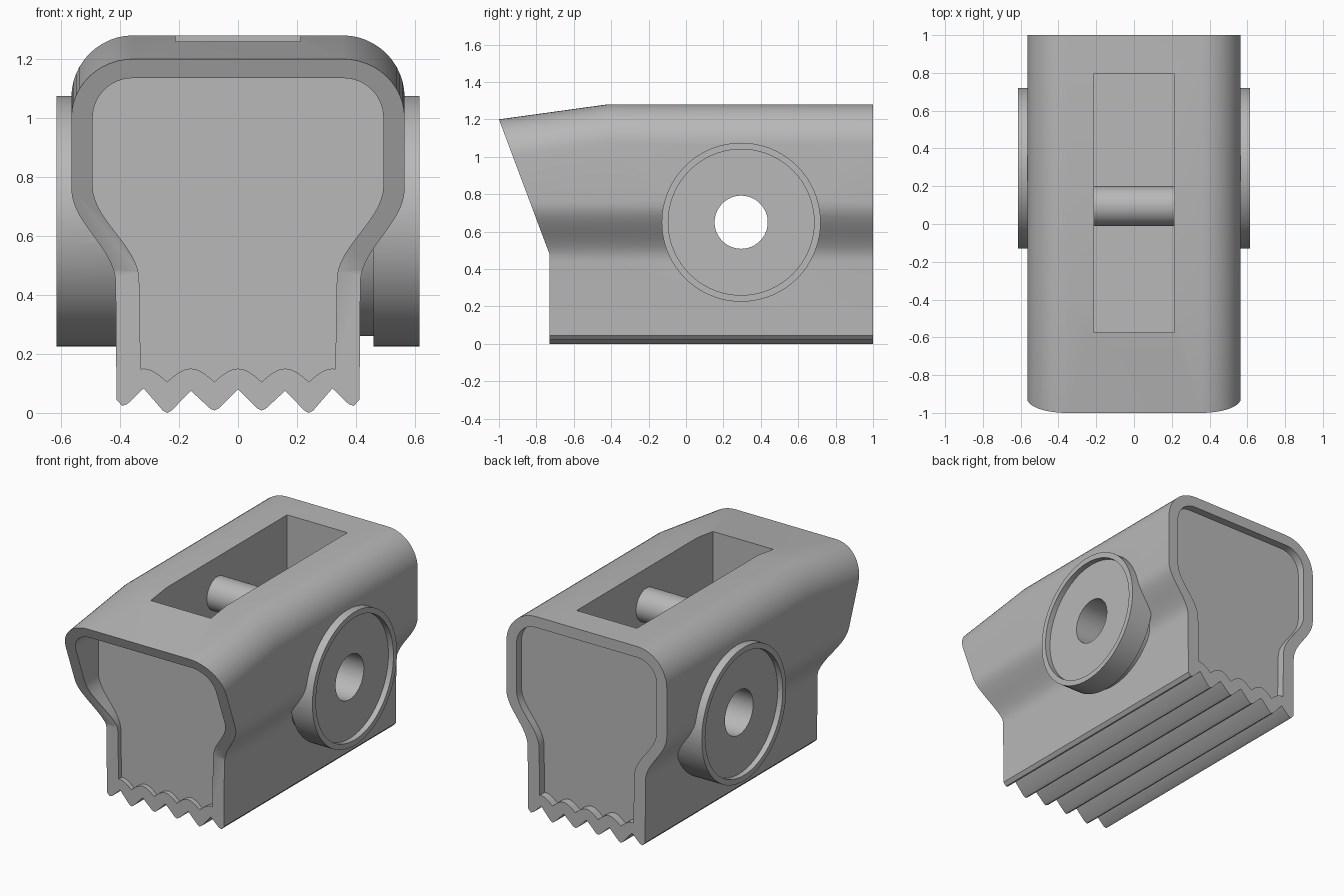
import bpy, bmesh, math
from mathutils import Matrix

cube = bpy.data.objects.get("Cube")
if cube:
    bpy.data.objects.remove(cube, do_unlink=True)

grey = bpy.data.materials.new("plain_grey")
grey.use_nodes = True
grey.diffuse_color = (0.48, 0.48, 0.48, 1)
grey.node_tree.nodes["Principled BSDF"].inputs["Base Color"].default_value = grey.diffuse_color


def finish(name, bm):
    bmesh.ops.recalc_face_normals(bm, faces=bm.faces)
    mesh = bpy.data.meshes.new(name)
    bm.to_mesh(mesh)
    bm.free()
    mesh.materials.append(grey)
    obj = bpy.data.objects.new(name, mesh)
    bpy.context.collection.objects.link(obj)
    return obj


def loft(name, rings):
    """Closed solid through rings of equal length."""
    bm = bmesh.new()
    rows = [[bm.verts.new(p) for p in ring] for ring in rings]
    n = len(rows[0])
    for a, b in zip(rows, rows[1:]):
        for i in range(n):
            j = (i + 1) % n
            bm.faces.new((a[i], a[j], b[j], b[i]))
    bm.faces.new(rows[0])
    bm.faces.new(rows[-1])
    return finish(name, bm)


def cylinder(name, x0, x1, radius, y, z, sides=72):
    """Cylinder lying along x."""
    bm = bmesh.new()
    place = Matrix.Translation(((x0 + x1) / 2, y, z)) @ Matrix.Rotation(math.pi / 2, 4, 'Y')
    bmesh.ops.create_cone(bm, cap_ends=True, segments=sides, radius1=radius,
                          radius2=radius, depth=x1 - x0, matrix=place)
    return finish(name, bm)


def combine(target, tool, operation='DIFFERENCE'):
    tool.hide_render = True
    mod = target.modifiers.new("combine", 'BOOLEAN')
    mod.operation = operation
    mod.solver = 'EXACT'
    mod.object = tool
    bpy.context.view_layer.objects.active = target
    bpy.ops.object.modifier_apply(modifier=mod.name)
    bpy.data.objects.remove(tool, do_unlink=True)


def outline(bottom, x_low, x_high, z_low, z_high, top, radius):
    """Mirrored cross-section: bottom edge, curved flare, rounded top corner."""
    half = list(bottom)
    steps = 14
    for i in range(steps + 1):
        t = i / steps
        blend = (1 - math.cos(math.pi * t)) / 2
        half.append((x_low + (x_high - x_low) * blend, z_low + (z_high - z_low) * t))
    for i in range(13):
        a = math.pi / 2 * i / 12
        half.append((x_high - radius + radius * math.cos(a), top - radius + radius * math.sin(a)))
    return half + [(-x, z) for x, z in reversed(half) if x > 0]


# Main housing with a toothed underside and a top that dips toward the front
teeth = [(0, .08), (.065, .015), (.08, .008), (.095, .015), (.16, .075), (.225, .008),
         (.24, 0), (.255, .008), (.32, .083), (.375, .03), (.393, .024), (.412, .045)]
section = outline(teeth, .415, .565, .44, .76, 1.28, .21)


def section_at(y):
    dip = .08 * max(0, -.42 - y) / .58
    return [(x, y, z - (dip if z > .9 else 0)) for x, z in section]


housing = loft("housing", [section_at(y) for y in (-1.03, -.42, 1)])

# Slanted front above a short upright front
wedge = [(-1.3, -.3), (-.73, -.3), (-.73, .48), (-1.075, 1.4), (-1.3, 1.4)]
combine(housing, loft("front_cutter", [[(x, y, z) for y, z in wedge] for x in (-1, 1)]))

# End recesses with a scalloped lower edge
scallops = [(.01 * i, .105 + .045 * abs(math.cos(math.pi * i / 16))) for i in range(34)]
for y0, y1, top in ((-1.4, -.70, 1.135), (.95, 1.4, 1.21)):
    inner = outline(scallops, .335, .493, .45, .77, top, .135)
    combine(housing, loft("recess_cutter", [[(x, y, z) for x, z in inner] for y in (y0, y1)]))

# Round side hubs with shallow dished faces
HUB = (.295, .65)
for x0, x1, radius in ((-.615, 0, .425), (-.1, .47, .39), (.46, .615, .425)):
    combine(housing, cylinder("hub", x0, x1, radius, *HUB), 'UNION')
for x0, x1 in ((-.8, -.58), (.58, .8)):
    combine(housing, cylinder("dish_cutter", x0, x1, .39, *HUB))

# Top slot and axle hole
slot = [(-.212, -.575), (.212, -.575), (.212, .797), (-.212, .797)]
combine(housing, loft("slot_cutter", [[(x, y, z) for x, y in slot] for z in (.25, 1.6)]))
combine(housing, cylinder("axle_cutter", -1, 1, .142, *HUB))

# Cross bar in the slot
bar = cylinder("cross_bar", -.225, .225, .105, .095, 1.05, 48)

for obj in (housing, bar):
    bpy.ops.object.select_all(action='DESELECT')
    obj.select_set(True)
    bpy.context.view_layer.objects.active = obj
    bpy.ops.object.shade_smooth_by_angle(angle=math.radians(28))
